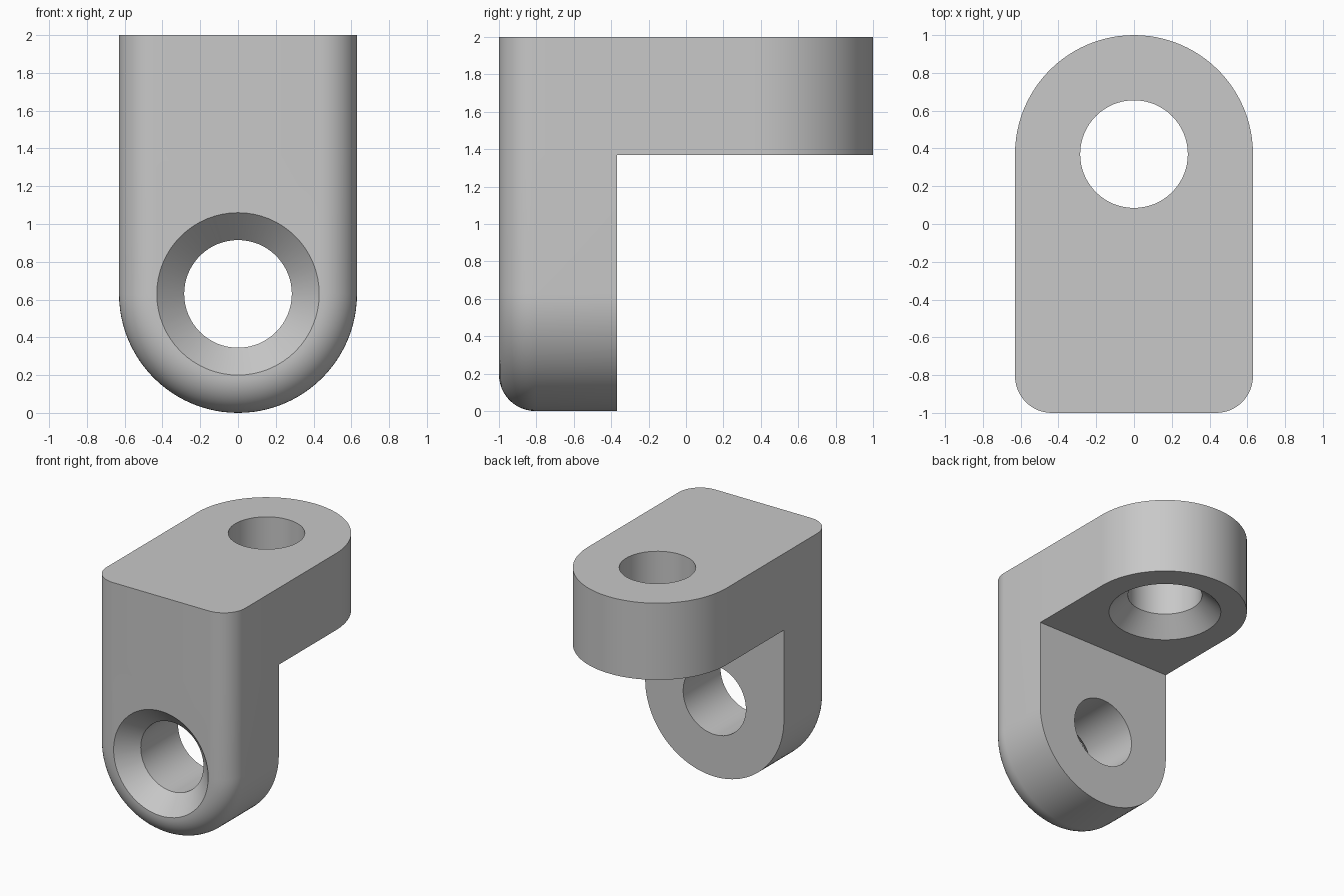
import bpy, bmesh
from math import sin, cos, pi
from mathutils import Matrix, Vector

cube = bpy.data.objects.get("Cube")
if cube:
    bpy.data.objects.remove(cube)

R = 0.63          # half width, thickness and end radius
FILLET = 0.195    # front edge rounding
HOLE, SINK = 0.285, 0.43
SEG, ROUND = 48, 12
BACK, UNDER = -1 + R, 2 - R

grey = bpy.data.materials.new("grey metal")
grey.use_nodes = True
colour = (0.58, 0.58, 0.58, 1)
grey.diffuse_color = colour
grey.node_tree.nodes["Principled BSDF"].inputs["Base Color"].default_value = colour


def make_object(name, bm):
    bmesh.ops.recalc_face_normals(bm, faces=bm.faces)
    mesh = bpy.data.meshes.new(name)
    bm.to_mesh(mesh)
    bm.free()
    mesh.materials.append(grey)
    obj = bpy.data.objects.new(name, mesh)
    bpy.context.collection.objects.link(obj)
    return obj


def bridge(bm, a, b, closed=False):
    n = len(a)
    for i in range(n if closed else n - 1):
        j = (i + 1) % n
        bm.faces.new((a[i], a[j], b[j], b[i]))


def build_bracket():
    bm = bmesh.new()

    # Upright leg: rounded-bottom outlines growing through the front fillet
    def leg_outline(inset, y):
        r = R - inset
        arc = [(r * cos(pi * i / SEG), R - r * sin(pi * i / SEG)) for i in range(SEG + 1)]
        pts = [(r, 2), (r, UNDER)] + arc + [(-r, UNDER), (-r, 2)]
        return [bm.verts.new((x, y, z)) for x, z in pts]

    loops = []
    for i in range(ROUND + 1):
        t = pi / 2 * i / ROUND
        loops.append(leg_outline(FILLET * (1 - sin(t)), -1 + FILLET * (1 - cos(t))))
    loops.append(leg_outline(0, BACK))
    for a, b in zip(loops, loops[1:]):
        bridge(bm, a, b)
    bm.faces.new(loops[0])
    back = loops[-1]
    bm.faces.new(back[1:-1])

    # Top plate: continues from the leg to a half-round end
    def plate_end(z):
        return [bm.verts.new((R * cos(pi * i / SEG), 1 - R + R * sin(pi * i / SEG), z))
                for i in range(SEG + 1)]

    upper = [back[0]] + plate_end(2) + [back[-1]]
    lower = [back[1]] + plate_end(UNDER) + [back[-2]]
    bridge(bm, upper, lower)
    bm.faces.new(lower)
    bm.faces.new([l[0] for l in loops[:-1]] + upper + [l[-1] for l in reversed(loops[:-1])])
    return make_object("angle_bracket", bm)


# Countersunk hole cutter: a turned profile along the given direction
def build_cutter(name, origin, direction):
    bm = bmesh.new()
    over = 0.1
    slope = SINK - HOLE
    profile = [(SINK, -over), (SINK, 0), (HOLE, slope), (HOLE, R + over)]
    rings = [[bm.verts.new((r * cos(2 * pi * i / 64), r * sin(2 * pi * i / 64), h))
              for i in range(64)] for r, h in profile]
    for a, b in zip(rings, rings[1:]):
        bridge(bm, a, b, closed=True)
    bm.faces.new(rings[0])
    bm.faces.new(rings[-1])
    turn = Vector((0, 0, 1)).rotation_difference(Vector(direction)).to_matrix().to_4x4()
    bm.transform(Matrix.Translation(origin) @ turn)
    obj = make_object(name, bm)
    obj.hide_render = True
    return obj


bracket = build_bracket()
cutters = [build_cutter("leg_hole_cutter", (0, -1, R), (0, 1, 0)),
           build_cutter("plate_hole_cutter", (0, 1 - R, UNDER), (0, 0, 1))]

bpy.ops.object.select_all(action='DESELECT')
bracket.select_set(True)
bpy.context.view_layer.objects.active = bracket
for cutter in cutters:
    mod = bracket.modifiers.new(cutter.name, 'BOOLEAN')
    mod.operation = 'DIFFERENCE'
    mod.solver = 'EXACT'
    mod.object = cutter
    bpy.ops.object.modifier_apply(modifier=mod.name)
    bpy.data.objects.remove(cutter)

bpy.ops.object.shade_smooth_by_angle(angle=pi / 6)
